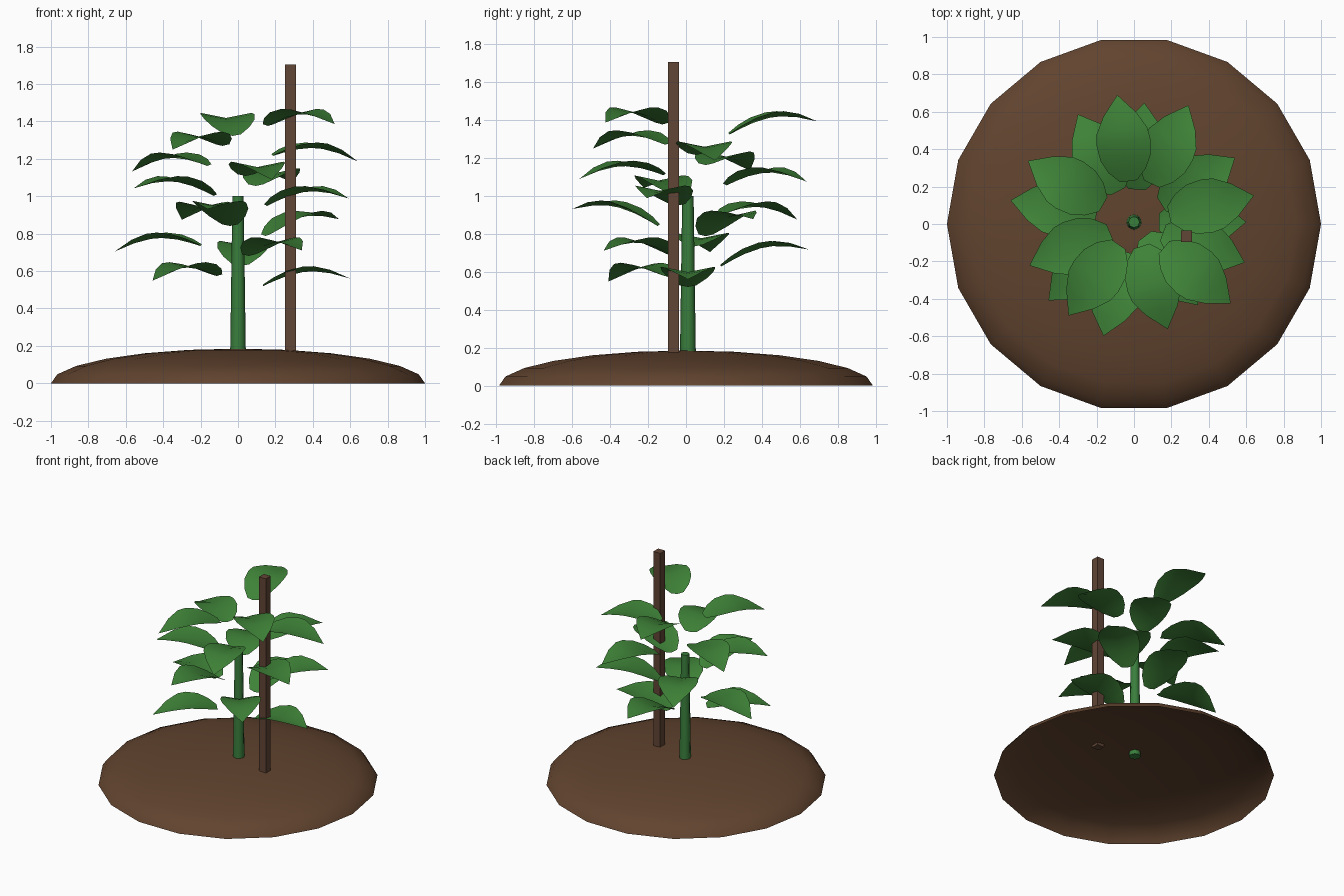
import bpy, bmesh, math
from mathutils import Matrix

if "Cube" in bpy.data.objects:
    bpy.data.objects.remove(bpy.data.objects["Cube"], do_unlink=True)


def make_material(name, rgb):
    mat = bpy.data.materials.new(name)
    mat.use_nodes = True
    mat.diffuse_color = (*rgb, 1)
    bsdf = mat.node_tree.nodes["Principled BSDF"]
    bsdf.inputs["Base Color"].default_value = (*rgb, 1)
    bsdf.inputs["Roughness"].default_value = 0.9
    return mat


def finish(name, bm, mat, smooth=True):
    mesh = bpy.data.meshes.new(name)
    bm.to_mesh(mesh)
    bm.free()
    mesh.materials.append(mat)
    for p in mesh.polygons:
        p.use_smooth = smooth
    obj = bpy.data.objects.new(name, mesh)
    bpy.context.collection.objects.link(obj)
    return obj


soil_brown = make_material("soil brown", (0.12, 0.057, 0.028))
wood_brown = make_material("stake brown", (0.12, 0.06, 0.037))
stem_green = make_material("stem green", (0.042, 0.21, 0.046))
leaf_green = make_material("leaf green", (0.05, 0.23, 0.04))

CENTRE_Y = 0.01

# Soil mound: open, flattened half sphere
SIDES, RINGS = 18, 6
bm = bmesh.new()
rings = []
for k in range(RINGS):
    lat = k * math.pi / 2 / RINGS
    rings.append([bm.verts.new((math.cos(lat) * math.cos(a), math.cos(lat) * math.sin(a),
                                0.185 * math.sin(lat)))
                  for a in (2 * math.pi * i / SIDES for i in range(SIDES))])
top = bm.verts.new((0, 0, 0.185))
for i in range(SIDES):
    j = (i + 1) % SIDES
    for low, high in zip(rings, rings[1:]):
        bm.faces.new((low[i], low[j], high[j], high[i]))
    bm.faces.new((rings[-1][i], rings[-1][j], top))
finish("soil_mound", bm, soil_brown)

# Stem: tapered, with a flat top
bm = bmesh.new()
bmesh.ops.create_cone(bm, cap_ends=True, segments=8, radius1=0.042, radius2=0.03, depth=0.85,
                      matrix=Matrix.Translation((0, CENTRE_Y, 0.575)))
stem = finish("stem", bm, stem_green)
bpy.context.view_layer.objects.active = stem
stem.select_set(True)
bpy.ops.object.shade_smooth_by_angle(angle=math.radians(50))

# Support stake: square post
bm = bmesh.new()
bmesh.ops.create_cube(bm, size=1, matrix=Matrix.Translation((0.28, -0.066, 0.93))
                      @ Matrix.Diagonal((0.06, 0.06, 1.55, 1)))
finish("support_stake", bm, wood_brown, smooth=False)

# Leaf outline: position along the leaf and half width
OUTLINE = [(0, 0.045), (0.12, 0.1), (0.27, 0.135), (0.45, 0.145),
           (0.58, 0.137), (0.77, 0.09), (1, 0)]


def make_leaf(index, tip_radius, rise):
    """Arched leaf, folded upward along its midrib, turned by the golden angle."""
    length = 0.465
    base_z = 0.52 + 0.0535 * index
    bm = bmesh.new()
    rows = []
    for t, half in OUTLINE:
        x = tip_radius - length * (1 - t)
        z = base_z + rise * t + 0.057 * math.sin(math.pi * t)
        fold = 0.2 * half
        if half:
            rows.append([bm.verts.new((x, s * half, z + abs(s) * fold)) for s in (-1, 0, 1)])
        else:
            rows.append([bm.verts.new((x, 0, z))] * 3)
    for a, b in zip(rows, rows[1:]):
        for c in (0, 1):
            corners = list(dict.fromkeys((a[c], b[c], b[c + 1], a[c + 1])))
            bm.faces.new(corners)
    turn = Matrix.Rotation(math.radians(-137.5 * index), 4, 'Z')
    bm.transform(Matrix.Translation((0, CENTRE_Y, 0)) @ turn)
    finish(f"leaf_{index + 1}", bm, leaf_green)


# Leaves spiral up the stem: reach and rise of each tip
LEAVES = [(0.60, 0.04), (0.62, -0.025), (0.64, 0.09), (0.56, 0.03), (0.67, -0.03),
          (0.64, 0.09), (0.63, 0.09), (0.65, -0.02), (0.63, 0.04), (0.605, 0.04),
          (0.69, 0.02), (0.60, -0.02), (0.655, -0.03), (0.657, -0.03), (0.61, -0.02),
          (0.686, 0.07), (0.675, 0.01)]
for i, (reach, rise) in enumerate(LEAVES):
    make_leaf(i, reach, rise)
